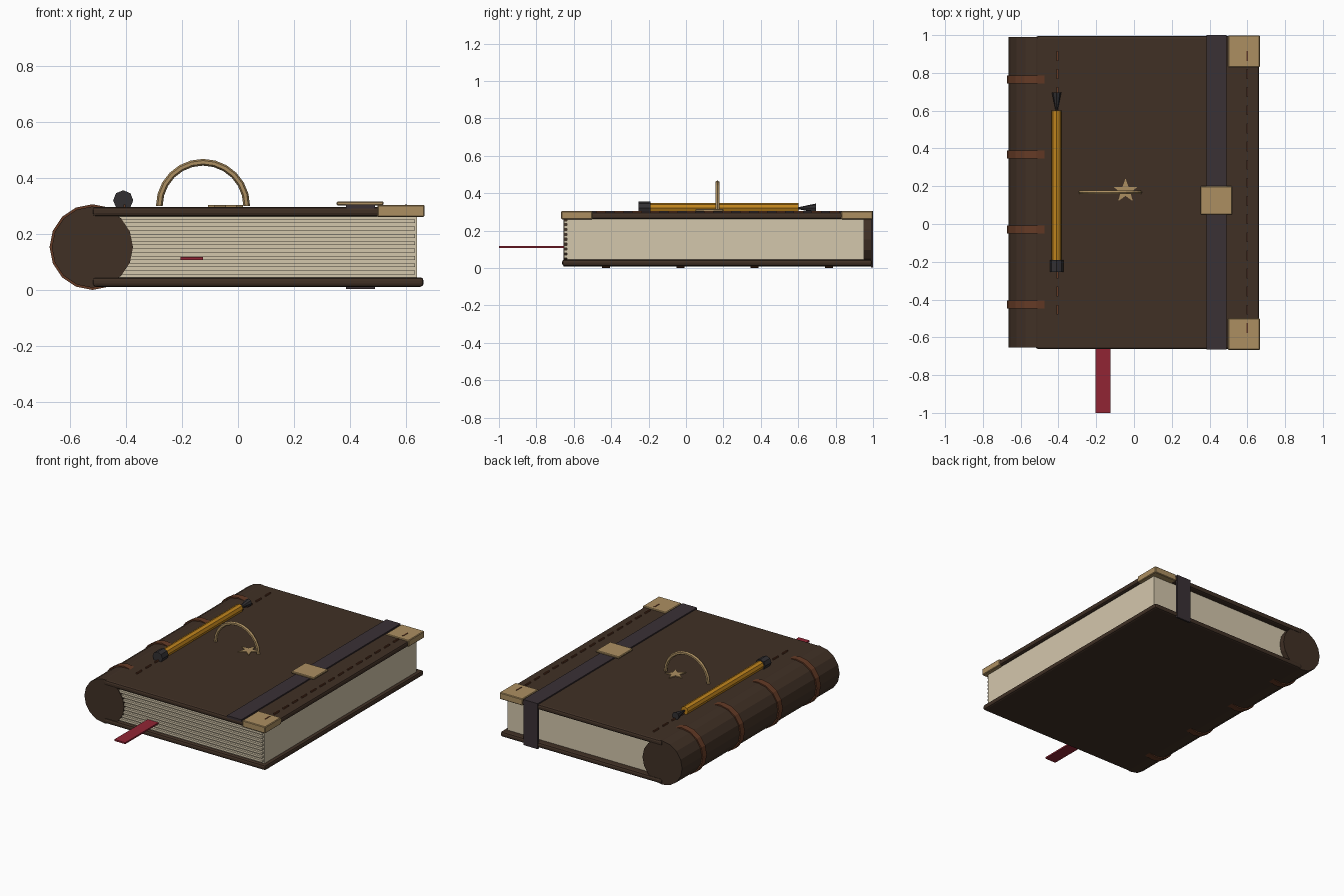
import bpy, bmesh, math
from mathutils import Matrix

if "Cube" in bpy.data.objects:
    bpy.data.objects.remove(bpy.data.objects["Cube"])


def material(name, rgb):
    m = bpy.data.materials.new(name)
    lin = [(c / 255 / 12.92) if c < 11 else ((c / 255 + 0.055) / 1.055) ** 2.4 for c in rgb]
    m.diffuse_color = (*lin, 1)
    m.use_nodes = True
    m.node_tree.nodes["Principled BSDF"].inputs["Base Color"].default_value = m.diffuse_color
    return m


LEATHER = material("dark leather", (64, 48, 37))
TAN = material("russet leather", (100, 58, 37))
PAPER = material("aged paper", (212, 199, 172))
BRASS = material("old brass", (172, 143, 97))
STRAP = material("black strap", (58, 49, 53))
RED = material("red ribbon", (145, 37, 52))
AMBER = material("amber pencil", (192, 132, 28))
DARK = material("charcoal", (50, 48, 50))


def finish(name, bm, mat, bevel=0, segments=2):
    bmesh.ops.recalc_face_normals(bm, faces=bm.faces)
    me = bpy.data.meshes.new(name)
    bm.to_mesh(me)
    bm.free()
    me.materials.append(mat)
    ob = bpy.data.objects.new(name, me)
    bpy.context.collection.objects.link(ob)
    if bevel:
        mod = ob.modifiers.new("bevel", "BEVEL")
        mod.width, mod.segments = bevel, segments
    return ob


def add_box(bm, x, y, z):
    mat = Matrix.Translation([(a[0] + a[1]) / 2 for a in (x, y, z)])
    mat = mat @ Matrix.Diagonal((x[1] - x[0], y[1] - y[0], z[1] - z[0], 1))
    bmesh.ops.create_cube(bm, size=1, matrix=mat)


def box(name, x, y, z, mat, bevel=0, segments=2):
    bm = bmesh.new()
    add_box(bm, x, y, z)
    return finish(name, bm, mat, bevel, segments)


def rod(name, x, z, y0, y1, r0, r1, sides, mat):
    """Cylinder or cone lying along y."""
    bm = bmesh.new()
    m = Matrix.Translation((x, (y0 + y1) / 2, z)) @ Matrix.Rotation(-math.pi / 2, 4, "X")
    bmesh.ops.create_cone(bm, cap_ends=True, segments=sides, radius1=r0, radius2=r1,
                          depth=y1 - y0, matrix=m)
    return finish(name, bm, mat)


# Covers, with rounded edges
for name, z in (("back_cover", (0.011, 0.045)), ("front_cover", (0.262, 0.297))):
    box(name, (-0.52, 0.663), (-0.662, 0.995), z, LEATHER, 0.012)

# Page block and the page layers showing at the front
box("page_block", (-0.5, 0.64), (-0.637, 0.953), (0.044, 0.263), PAPER)
bm = bmesh.new()
for i in range(8):
    z = 0.062 + i * 0.0262
    add_box(bm, (-0.5, 0.632), (-0.652, -0.63), (z - 0.007, z + 0.007))
finish("page_layers", bm, PAPER)

# Spine with raised bands
rod("spine", -0.52, 0.153, -0.655, 0.99, 0.145, 0.145, 16, LEATHER)
for i in range(4):
    y = -0.427 + i * 0.397
    rod(f"spine_band_{i + 1}", -0.52, 0.153, y - 0.021, y + 0.021, 0.153, 0.153, 16, TAN)

# Strap over the cover and down the back edge, with its buckle
box("strap_top", (0.385, 0.49), (-0.665, 1.0), (0.29, 0.305), STRAP)
box("strap_drop", (0.385, 0.49), (0.988, 1.0), (0.004, 0.305), STRAP)
box("buckle", (0.352, 0.52), (0.05, 0.2), (0.302, 0.316), BRASS, 0.004, 1)

# Brass corners
for name, y in (("corner_front", (-0.667, -0.5)), ("corner_back", (0.83, 0.998))):
    box(name, (0.498, 0.666), y, (0.26, 0.304), BRASS, 0.004, 1)

# Stitching along both long edges
for name, x, count in (("stitches_right", 0.6, 16), ("stitches_left", -0.405, 15)):
    bm = bmesh.new()
    for i in range(count):
        y = 0.89 - i * 0.096
        add_box(bm, (x - 0.004, x + 0.004), (y - 0.026, y + 0.026), (0.294, 0.306))
    finish(name, bm, TAN)

# Pencil lying on the cover
PX, PZ = -0.41, 0.32
rod("pencil_body", PX, PZ, -0.2, 0.602, 0.027, 0.027, 8, AMBER)
rod("pencil_cap", PX, PZ, -0.255, -0.19, 0.036, 0.036, 8, DARK)
rod("pencil_tip", PX, PZ, 0.595, 0.695, 0.004, 0.025, 8, DARK)

# Standing brass arch
bm = bmesh.new()
rings = []
for i in range(13):
    a = math.pi * i / 12
    ring = []
    for k in range(6):
        t = math.tau * k / 6
        r = 0.156 + 0.012 * math.cos(t)
        ring.append(bm.verts.new((-0.125 + r * math.cos(a), 0.168 + 0.012 * math.sin(t),
                                  0.3 + r * math.sin(a))))
    rings.append(ring)
for p, q in zip(rings, rings[1:]):
    for k in range(6):
        bm.faces.new((p[k], p[(k + 1) % 6], q[(k + 1) % 6], q[k]))
bm.faces.new(rings[0])
bm.faces.new(rings[-1])
finish("arch", bm, BRASS)

# Flat brass star
bm = bmesh.new()
pts = []
for i in range(10):
    r = 0.066 if i % 2 == 0 else 0.027
    a = math.pi / 2 + i * math.pi / 5
    pts.append(bm.verts.new((-0.045 + r * math.cos(a), 0.175 + r * math.sin(a), 0.295)))
face = bm.faces.new(pts)
ext = bmesh.ops.extrude_face_region(bm, geom=[face])
bmesh.ops.translate(bm, vec=(0, 0, 0.008),
                    verts=[v for v in ext["geom"] if isinstance(v, bmesh.types.BMVert)])
finish("star", bm, BRASS)

# Bookmark ribbon
box("ribbon", (-0.205, -0.125), (-1.0, -0.6), (0.107, 0.117), RED)
